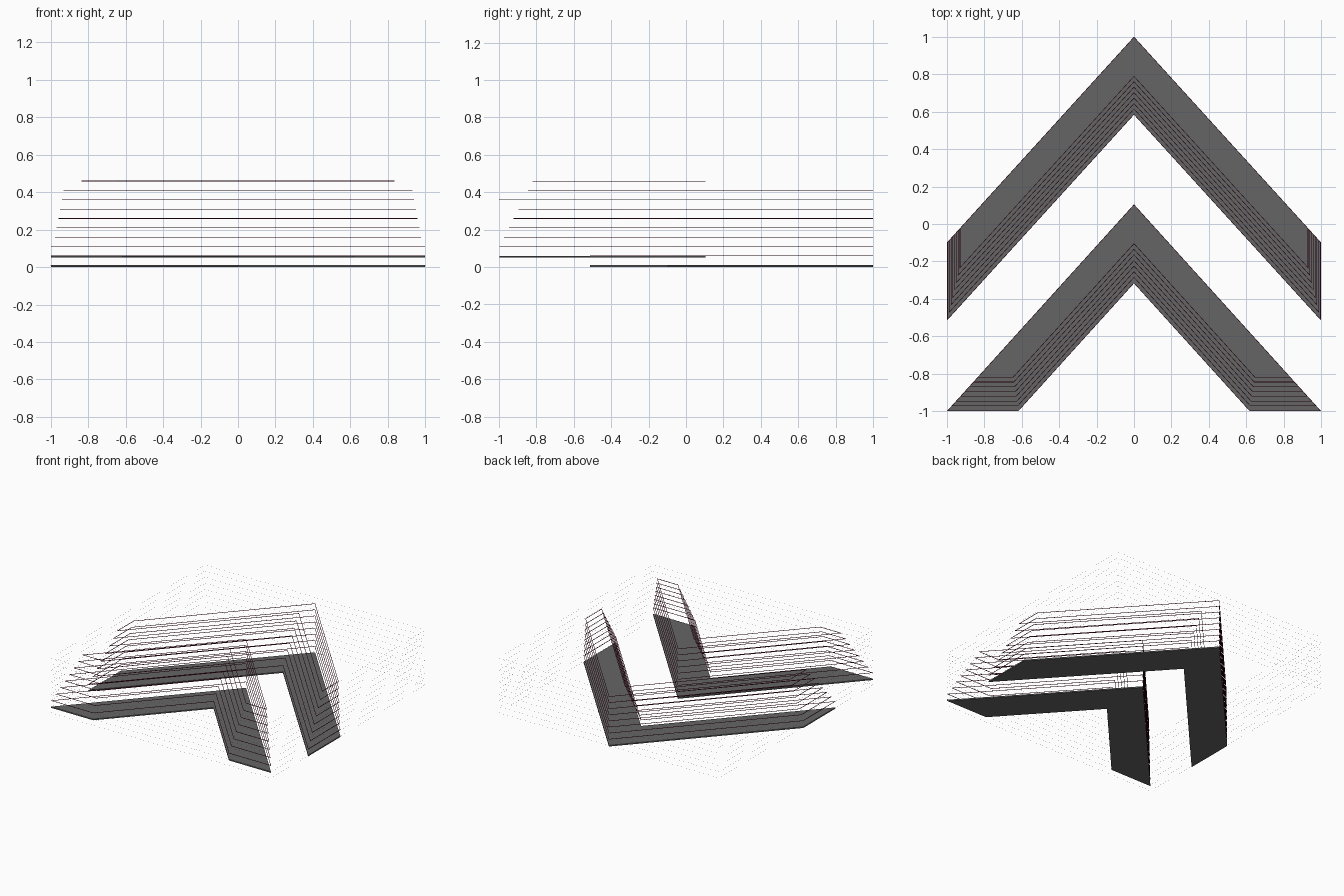
import bpy, bmesh
from mathutils import Vector

if "Cube" in bpy.data.objects:
    bpy.data.objects.remove(bpy.data.objects["Cube"])

LAYERS = 8
STEP = 0.05
SLOPE = 1.1


def material(name, rgb):
    m = bpy.data.materials.new(name)
    m.diffuse_color = (*rgb, 1)
    m.use_nodes = True
    m.node_tree.nodes["Principled BSDF"].inputs["Base Color"].default_value = m.diffuse_color
    return m


dark = material("dark_grey", (0.13, 0.13, 0.13))
maroon = material("maroon", (0.16, 0.01, 0.045))
pale = material("pale_grey", (0.3, 0.3, 0.3))


def upper_outline(k):
    # Chevron clipped by the left and right sides; k = number of shrink steps
    x, tip = 0.997 - 0.0095 * k, 0.583 + 0.029 * k
    return [(0, 1), (x, 1 - SLOPE * x), (x, tip - SLOPE * x),
            (0, tip), (-x, tip - SLOPE * x), (-x, 1 - SLOPE * x)]


def lower_outline(k):
    # Chevron clipped by the front side
    y, tip = -0.998 + 0.0255 * k, -0.317 + 0.03 * k
    outer, inner = (0.105 - y) / 1.105, (tip - y) / 1.105
    return [(0, 0.105), (outer, y), (inner, y), (0, tip), (-inner, y), (-outer, y)]


def inset(points, d):
    # Offset a clockwise outline inwards by d with mitred corners
    pts, out = [Vector(p) for p in points], []
    for i, p in enumerate(pts):
        a, b = (p - pts[i - 1]).normalized(), (pts[(i + 1) % len(pts)] - p).normalized()
        na, nb = Vector((a.y, -a.x)), Vector((b.y, -b.x))
        out.append(p + (na + nb) * d / (1 + na.dot(nb)))
    return out


def finish(bm, name, height, mat):
    # Thicken flat faces upwards into a solid
    ext = bmesh.ops.extrude_face_region(bm, geom=bm.faces[:])
    verts = [g for g in ext["geom"] if isinstance(g, bmesh.types.BMVert)]
    bmesh.ops.translate(bm, verts=verts, vec=(0, 0, height))
    bmesh.ops.recalc_face_normals(bm, faces=bm.faces[:])
    mesh = bpy.data.meshes.new(name)
    bm.to_mesh(mesh)
    bm.free()
    mesh.materials.append(mat)
    ob = bpy.data.objects.new(name, mesh)
    bpy.context.collection.objects.link(ob)


def plate(name, points, z, height):
    bm = bmesh.new()
    v = [bm.verts.new((x, y, z)) for x, y in points]
    # two mirrored halves meeting at the centre line
    bm.faces.new(v[0:4])
    bm.faces.new([v[3], v[4], v[5], v[0]])
    finish(bm, name, height, dark)


def ring(name, points, z, width, height, mat):
    bm = bmesh.new()
    a = [bm.verts.new((x, y, z)) for x, y in points]
    b = [bm.verts.new((x, y, z)) for x, y in inset(points, width)]
    for i in range(len(a)):
        j = (i + 1) % len(a)
        bm.faces.new([a[i], a[j], b[j], b[i]])
    finish(bm, name, height, mat)


# Solid chevron plates, with stacks of shrinking outlines floating above
for name, outline, z0 in (("rear", upper_outline, 0.0), ("front", lower_outline, 0.05)):
    plate(name + "_chevron_plate", outline(0), z0, 0.01)
    for k in range(LAYERS):
        ring(f"{name}_chevron_outline_{k}", outline(k), z0 + 0.058 + STEP * k,
             0.003, 0.003, maroon)

# Hairline square border on every layer
square = [(-1, 1), (1, 1), (1, -1), (-1, -1)]
for k in range(LAYERS + 2):
    ring(f"layer_border_{k}", square, 0.0096 + STEP * k, 0.0003, 0.0003, pale)
